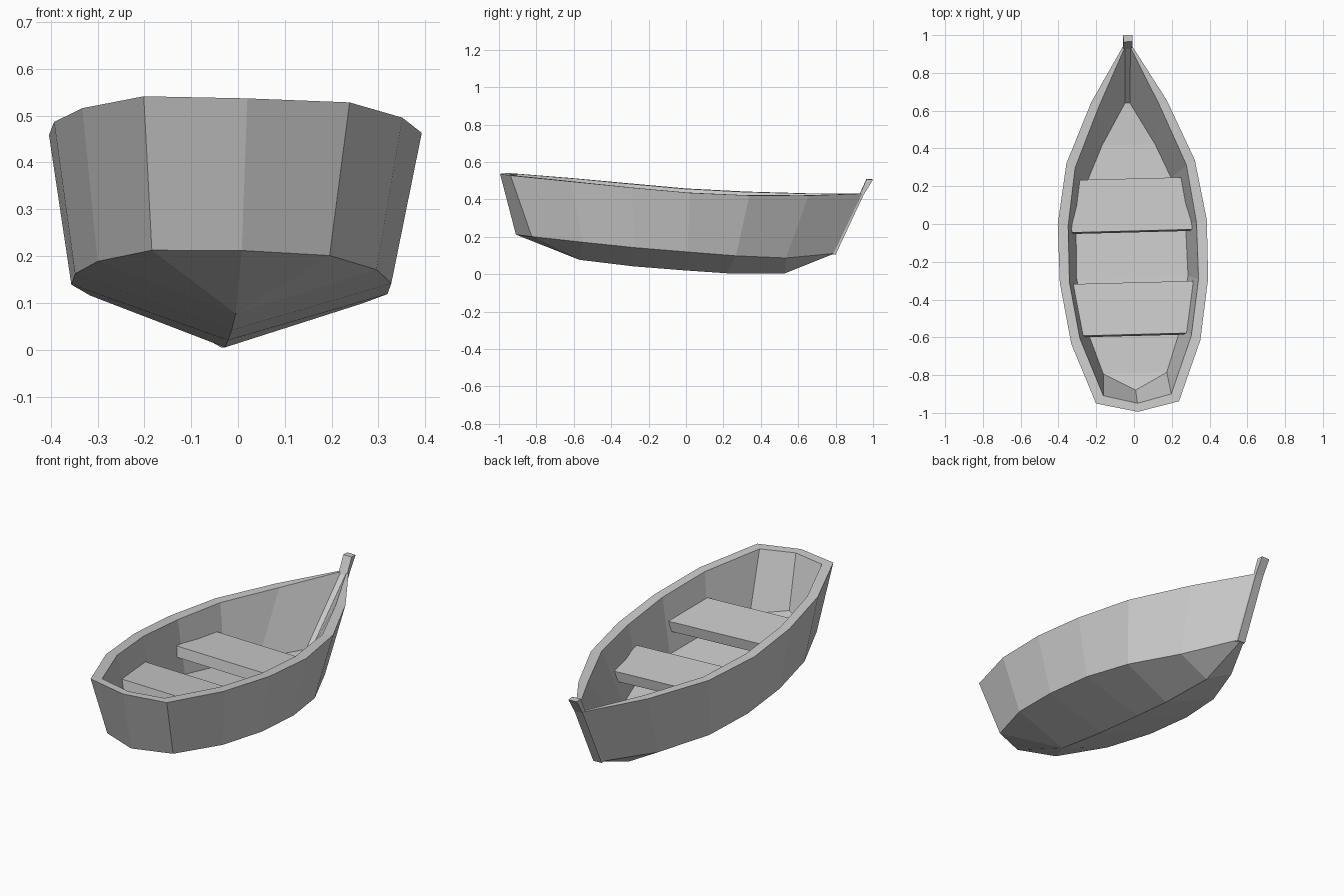
import bpy
import bmesh
from math import radians
from mathutils import Matrix

old = bpy.data.objects.get("Cube")
if old:
    bpy.data.objects.remove(old, do_unlink=True)

grey = bpy.data.materials.new("plain_grey")
grey.use_nodes = True
COLOUR = (0.6, 0.6, 0.6, 1)
grey.diffuse_color = COLOUR
grey.node_tree.nodes["Principled BSDF"].inputs["Base Color"].default_value = COLOUR

# The whole boat lies slightly turned and heeled
POSE = (Matrix.Translation((-0.022, 0, 0.002))
        @ Matrix.Rotation(radians(1.5), 4, "Z")
        @ Matrix.Rotation(radians(1.7), 4, "Y"))


def finish(name, bm):
    """Clean up a mesh and put it in the scene."""
    bmesh.ops.remove_doubles(bm, verts=bm.verts, dist=0.0005)
    bmesh.ops.recalc_face_normals(bm, faces=bm.faces)
    bm.transform(POSE)
    mesh = bpy.data.meshes.new(name)
    bm.to_mesh(mesh)
    bm.free()
    mesh.materials.append(grey)
    obj = bpy.data.objects.new(name, mesh)
    bpy.context.collection.objects.link(obj)
    return obj


def prism(name, profile, half_width):
    """Extrude a (y, z) profile across x; half_width gives x at each y."""
    bm = bmesh.new()
    sides = [[bm.verts.new((s * half_width(y), y, z)) for y, z in profile]
             for s in (-1, 1)]
    bm.faces.new(sides[0])
    bm.faces.new(reversed(sides[1]))
    n = len(profile)
    for i in range(n):
        j = (i + 1) % n
        bm.faces.new((sides[0][i], sides[0][j], sides[1][j], sides[1][i]))
    return finish(name, bm)


# Hull rails for one side, each from the stern middle to the bow
chine = [(0, -.91, .21), (.19, -.83, .205), (.298, -.56, .178), (.338, -.28, .15),
         (.338, 0, .127), (.29, .26, .105), (.17, .53, .09), (.02, .795, .11)]
gunwale = [(0, -.995, .535), (.22, -.945, .533), (.342, -.625, .504), (.393, -.3, .473),
           (.395, .01, .445), (.34, .33, .43), (.2, .65, .425), (.022, .945, .43)]
inner = [(0, -.95, .532), (.18, -.905, .53), (.295, -.6, .502), (.342, -.3, .472),
         (.34, 0, .445), (.295, .305, .43), (.163, .62, .425), (.015, .935, .43)]
floor = [(0, -.88, .255), (.168, -.79, .235), (.25, -.55, .218), (.295, -.28, .19),
         (.29, 0, .167), (.22, .24, .145), (.14, .42, .132), (.013, .64, .13)]
keel = [(0, -.91, .21), (0, -.57, .075), (0, -.57, .075), (0, -.28, .04),
        (0, 0, .018), (0, .22, .003), (0, .53, .003), (0, .795, .11)]


def middle(rail):
    return [(0, y, z) for x, y, z in rail]


rails = [keel, chine, gunwale, inner, floor, middle(floor)]
for rail in rails:
    rail.append((0, rail[-1][1], rail[-1][2]))   # close the bow on the centre line

bm = bmesh.new()
for side in (-1, 1):
    for a, b in zip(rails, rails[1:]):
        for i in range(len(a) - 1):
            corners = []
            for p in (a[i], b[i], b[i + 1], a[i + 1]):
                if p not in corners:
                    corners.append(p)
            if len(corners) > 2 and any(p[0] for p in corners):
                bm.faces.new([bm.verts.new((side * x, y, z)) for x, y, z in corners])
finish("hull", bm)

# Bow post, bent where it rises above the gunwale
prism("bow_post",
      [(.80, .105), (.95, .425), (1.0, .505), (.965, .507), (.928, .425), (.77, .105)],
      lambda y: .024)


# Bench seats, tapered to fit the hull sides
def bench(name, y0, z0, w0, y1, z1, w1):
    drop, lean = .055, .008
    prism(name, [(y0, z0), (y1, z1), (y1 - lean, z1 - drop), (y0 - lean, z0 - drop)],
          lambda y: w0 if y < (y0 + y1) / 2 else w1)


bench("stern_bench", -.585, .375, .275, -.31, .347, .325)
bench("middle_bench", -.037, .325, .322, .24, .307, .278)
